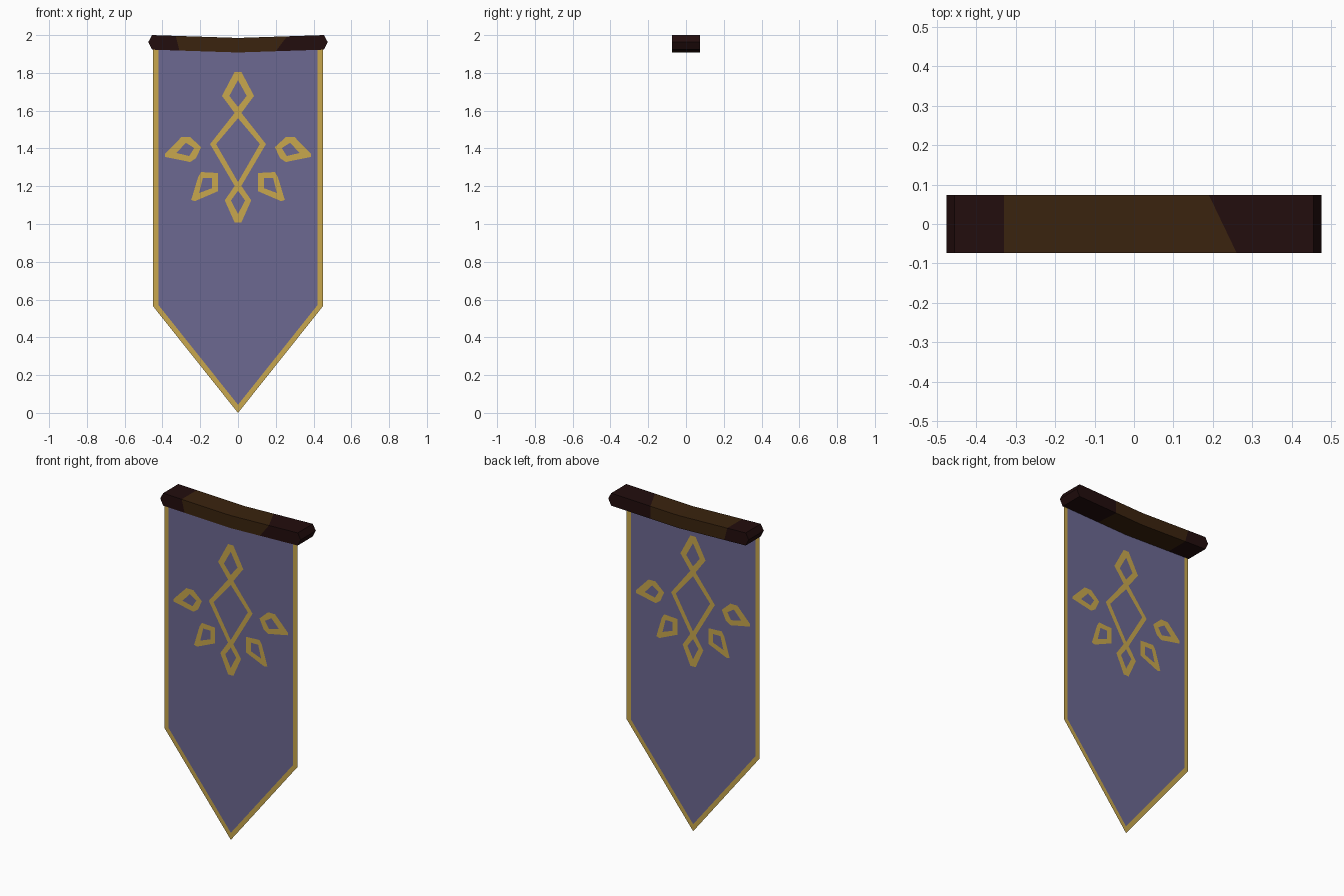
import bpy
from mathutils import Vector
from mathutils.geometry import tessellate_polygon

if "Cube" in bpy.data.objects:
    bpy.data.objects.remove(bpy.data.objects["Cube"])


def material(name, rgb):
    m = bpy.data.materials.new(name)
    m.diffuse_color = (*rgb, 1)
    m.use_nodes = True
    m.node_tree.nodes["Principled BSDF"].inputs["Base Color"].default_value = m.diffuse_color
    return m


PURPLE = material("dusty purple cloth", (0.150, 0.138, 0.285))
GOLD = material("gold trim", (0.58, 0.39, 0.075))
BROWN = material("brown wood", (0.043, 0.017, 0.0045))
DARK = material("dark wood", (0.016, 0.004, 0.004))

CLOTH_Y = -0.069


def add_mesh(name, verts, faces, mats):
    me = bpy.data.meshes.new(name)
    me.from_pydata(verts, [], faces)
    for m in mats:
        me.materials.append(m)
    me.update()
    ob = bpy.data.objects.new(name, me)
    bpy.context.collection.objects.link(ob)
    return ob


# Cloth: one thin sheet, purple field and a gold border along the sides and point
outer = [(-.45, 1.94), (-.45, .565), (0, 0), (.45, .565), (.45, 1.94)]
inner = [(-.422, 1.94), (-.422, .572), (0, .043), (.422, .572), (.422, 1.94)]
cloth_verts = [(x, CLOTH_Y, z) for x, z in outer + inner]
cloth_faces = [(5, 6, 7, 8, 9)] + [(i, i + 1, i + 6, i + 5) for i in range(4)]
cloth = add_mesh("banner_cloth", cloth_verts, cloth_faces, [PURPLE, GOLD])
for p in cloth.data.polygons:
    p.material_index = 0 if p.index == 0 else 1


# Painted emblem: flat outlined shapes laid just off both sides of the cloth
def emblem(name, out, inn, flip=1):
    loops = [[Vector((x * flip, z, 0)) for x, z in lp] for lp in (out, inn)]
    pts = loops[0] + loops[1]
    tris = tessellate_polygon(loops)
    verts, faces = [], []
    for side in (-1, 1):
        base = len(verts)
        verts += [(p.x, CLOTH_Y + side * 0.0015, p.y) for p in pts]
        for a, b, c in tris:
            # counter-clockwise in x,z faces -y
            ccw = (pts[b] - pts[a]).cross(pts[c] - pts[a]).z > 0
            if ccw != (side < 0):
                b, c = c, b
            faces.append((base + a, base + b, base + c))
    add_mesh(name, verts, faces, [GOLD])


def diamond(name, top, bottom, mid, half, itop, ibottom, ihalf):
    e = 0.018
    emblem(name,
           [(-e, top), (-half, mid), (-e, bottom), (e, bottom), (half, mid), (e, top)],
           [(0, itop), (-ihalf, mid), (0, ibottom), (ihalf, mid)])


diamond("emblem_top_diamond", 1.805, 1.588, 1.678, .085, 1.762, 1.620, .046)
diamond("emblem_centre_diamond", 1.588, 1.202, 1.423, .148, 1.560, 1.222, .116)
diamond("emblem_bottom_diamond", 1.202, 1.008, 1.125, .070, 1.176, 1.052, .037)

upper_out = [(.195, 1.407), (.253, 1.460), (.300, 1.460), (.387, 1.370),
             (.387, 1.355), (.253, 1.328), (.222, 1.349)]
upper_in = [(.232, 1.402), (.276, 1.430), (.326, 1.376), (.258, 1.360)]
lower_out = [(.105, 1.270), (.195, 1.275), (.211, 1.249), (.248, 1.127),
             (.228, 1.121), (.105, 1.174)]
lower_in = [(.137, 1.243), (.186, 1.243), (.206, 1.164), (.137, 1.190)]
for flip, side in ((1, "right"), (-1, "left")):
    emblem("emblem_upper_leaf_" + side, upper_out, upper_in, flip)
    emblem("emblem_lower_leaf_" + side, lower_out, lower_in, flip)

# Crossbar: rectangular rings along x, sagging in the middle, bulged at the ends
D = 0.073


def sag(x):
    return 0.015 * max(0, 1 - abs(x) / 0.455)


# x of each ring at: front-bottom, back-bottom, back-top, front-top
rings = [(-.455,) * 4, (-.31, -.31, -.33, -.33), (-.15,) * 4, (0,) * 4,
         (.12,) * 4, (.20, .19, .19, .26), (.455,) * 4]
corners = [(-D, 1.923), (D, 1.923), (D, 2.0), (-D, 2.0)]
bar_verts, bar_faces, bar_mats = [], [], []
for r in rings:
    bar_verts += [(x, y, z - sag(x)) for x, (y, z) in zip(r, corners)]
for i in range(len(rings) - 1):
    for k in range(4):
        n = (k + 1) % 4
        bar_faces.append((4 * i + k, 4 * i + 4 + k, 4 * i + 4 + n, 4 * i + n))
        bar_mats.append(1 if i in (0, len(rings) - 2) else 0)

# Bulged end caps: a level ridge at each tip
for s, base in ((-1, 0), (1, 4 * (len(rings) - 1))):
    t = len(bar_verts)
    bar_verts += [(s * .475, -D, 1.963), (s * .475, D, 1.963)]
    b0, b1, b2, b3 = range(base, base + 4)
    caps = [(b0, b1, t + 1, t), (t, t + 1, b2, b3), (b0, t, b3), (b1, b2, t + 1)]
    bar_faces += [f if s > 0 else f[::-1] for f in caps]
    bar_mats += [1] * 4

bar = add_mesh("crossbar", bar_verts, bar_faces, [BROWN, DARK])
for p, m in zip(bar.data.polygons, bar_mats):
    p.material_index = m

# Make the bar's faces point outward
import bmesh
bm = bmesh.new()
bm.from_mesh(bar.data)
bmesh.ops.recalc_face_normals(bm, faces=bm.faces)
bm.to_mesh(bar.data)
bm.free()
